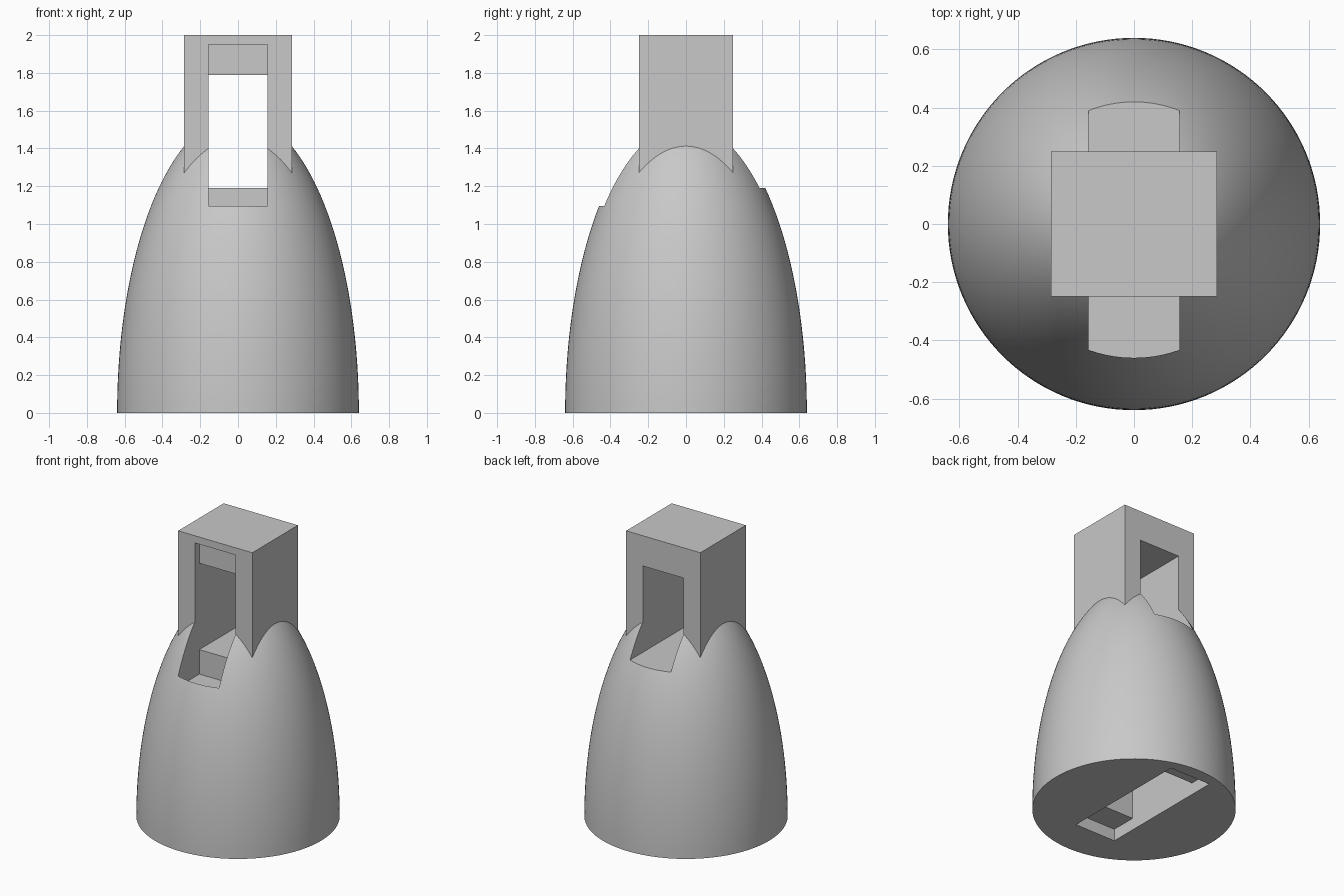
import bpy, bmesh, math

if "Cube" in bpy.data.objects:
    bpy.data.objects.remove(bpy.data.objects["Cube"], do_unlink=True)

BASE_R, DOME_H, SLOT_HALF = 0.64, 1.577, 0.157

grey = bpy.data.materials.new("plain_grey")
grey.use_nodes = True
grey.diffuse_color = (0.58, 0.58, 0.58, 1)
grey.node_tree.nodes["Principled BSDF"].inputs["Base Color"].default_value = (0.58, 0.58, 0.58, 1)


def finish(name, bm):
    bmesh.ops.recalc_face_normals(bm, faces=bm.faces[:])
    mesh = bpy.data.meshes.new(name)
    bm.to_mesh(mesh)
    bm.free()
    mesh.materials.append(grey)
    obj = bpy.data.objects.new(name, mesh)
    bpy.context.collection.objects.link(obj)
    return obj


def prism(name, outline, half):
    """Extrude a (y, z) outline across x."""
    bm = bmesh.new()
    face = bm.faces.new([bm.verts.new((-half, y, z)) for y, z in outline])
    new = bmesh.ops.extrude_face_region(bm, geom=[face])["geom"]
    bmesh.ops.translate(bm, vec=(2 * half, 0, 0),
                        verts=[v for v in new if isinstance(v, bmesh.types.BMVert)])
    return finish(name, bm)


def lathe(name, profile, steps=128):
    """Turn an (r, z) profile that starts and ends on the axis."""
    bm = bmesh.new()
    verts = [bm.verts.new((r, 0, z)) for r, z in profile]
    edges = [bm.edges.new(pair) for pair in zip(verts, verts[1:])]
    bmesh.ops.spin(bm, geom=verts + edges, axis=(0, 0, 1), cent=(0, 0, 0),
                   angle=2 * math.pi, steps=steps)
    bmesh.ops.remove_doubles(bm, verts=bm.verts[:], dist=1e-5)
    return finish(name, bm)


def boolean(target, tool, operation):
    mod = target.modifiers.new(operation, 'BOOLEAN')
    mod.operation, mod.solver, mod.object = operation, 'EXACT', tool
    with bpy.context.temp_override(object=target, active_object=target):
        bpy.ops.object.modifier_apply(modifier=mod.name)
    bpy.data.objects.remove(tool, do_unlink=True)


# Half-ellipsoid body
arc = [math.radians(90 * i / 48) for i in range(48)]
profile = [(0, 0)] + [(BASE_R * math.cos(a), DOME_H * math.sin(a)) for a in arc] + [(0, DOME_H)]
body = lathe("domed_body", profile)

# Square tower rising out of the dome
tower = prism("tower", [(-0.25, 0.95), (0.25, 0.95), (0.25, 2), (-0.25, 2)], 0.285)
boolean(body, tower, 'UNION')

# Stepped window through the tower, rounded at its front lip
window = prism("window_cutter", [(-0.8, 1.02), (-0.2, 1.02), (-0.2, 1.19), (0.8, 1.19),
                                 (0.8, 1.79), (-0.2, 1.79), (-0.2, 1.95), (-0.8, 1.95)], SLOT_HALF)
limit = lathe("window_limit", [(0, 0.7), (0.46, 0.7), (0.46, 2.2), (0, 2.2)])
boolean(window, limit, 'INTERSECT')
boolean(body, window, 'DIFFERENCE')

# Stepped socket in the underside
socket = prism("socket_cutter", [(-0.38, -0.2), (0.55, -0.2), (0.55, 0.083), (0.38, 0.083),
                                 (0.38, 0.8), (-0.2, 0.8), (-0.2, 0.083), (-0.38, 0.083)], SLOT_HALF)
boolean(body, socket, 'DIFFERENCE')

# Smooth dome, crisp edges
bpy.ops.object.select_all(action='DESELECT')
body.select_set(True)
bpy.context.view_layer.objects.active = body
bpy.ops.object.shade_smooth_by_angle(angle=math.radians(25))
